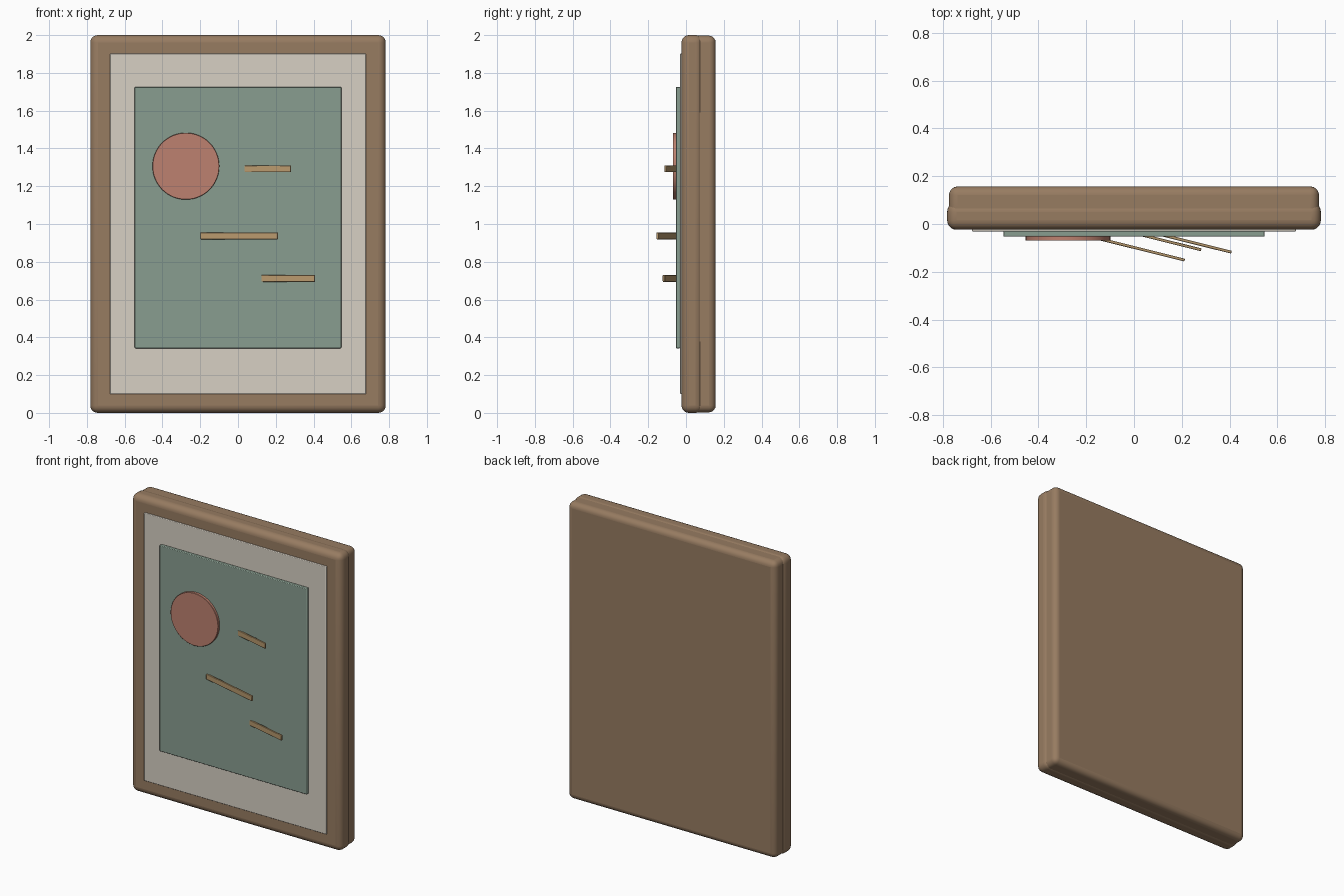
import bpy, math

if "Cube" in bpy.data.objects:
    bpy.data.objects.remove(bpy.data.objects["Cube"])


def material(name, rgb):
    m = bpy.data.materials.new(name)
    m.diffuse_color = (*rgb, 1)
    m.use_nodes = True
    m.node_tree.nodes["Principled BSDF"].inputs["Base Color"].default_value = m.diffuse_color
    return m


WOOD = material("wood", (0.31, 0.20, 0.12))
CREAM = material("cream", (0.68, 0.63, 0.55))
GREEN = material("sage", (0.25, 0.34, 0.28))
CORAL = material("coral", (0.51, 0.22, 0.16))
GOLD = material("gold", (0.48, 0.32, 0.155))


def finish(ob, name, mat, bevel, segments):
    ob.name = name
    ob.data.materials.append(mat)
    mod = ob.modifiers.new("bevel", "BEVEL")
    mod.width = bevel
    mod.segments = segments
    mod.limit_method = 'ANGLE'
    bpy.ops.object.shade_smooth_by_angle(angle=math.radians(35))
    return ob


def box(name, x, y, z, mat, bevel, segments=2):
    """Bevelled box from (min, max) ranges."""
    bpy.ops.mesh.primitive_cube_add(size=1, location=[sum(r) / 2 for r in (x, y, z)])
    ob = bpy.context.object
    ob.scale = [r[1] - r[0] for r in (x, y, z)]
    bpy.ops.object.transform_apply(location=False, rotation=False, scale=True)
    return finish(ob, name, mat, bevel, segments)


# rounded frame with a slightly smaller backing block
box("frame", (-0.782, 0.782), (-0.024, 0.09), (0, 2), WOOD, 0.04, 5)
box("backing", (-0.774, 0.774), (0.0, 0.157), (0.003, 1.997), WOOD, 0.036, 5)

# layered mat and picture panel
box("mat", (-0.678, 0.678), (-0.031, 0.0), (0.10, 1.902), CREAM, 0.004)
box("picture_panel", (-0.547, 0.547), (-0.053, -0.03), (0.342, 1.726), GREEN, 0.004)

# round disc
bpy.ops.mesh.primitive_cylinder_add(vertices=64, radius=0.177, depth=0.02,
                                    location=(-0.276, -0.06, 1.306),
                                    rotation=(math.pi / 2, 0, 0))
finish(bpy.context.object, "disc", CORAL, 0.002, 1)

# slanted bars rising out of the panel: start x, end x, end y, height
TILT = math.radians(-14)
for i, (x0, x1, y1, z) in enumerate([(0.022, 0.281, -0.108, 1.292),
                                     (-0.198, 0.212, -0.151, 0.937),
                                     (0.122, 0.408, -0.118, 0.712)]):
    length = (x1 - x0) / math.cos(TILT)
    bar = box(f"bar_{i + 1}", (-length / 2, length / 2), (-0.006, 0.006),
              (z - 0.018, z + 0.018), GOLD, 0.003)
    bar.location.x = (x0 + x1) / 2
    bar.location.y = y1 - math.sin(TILT) * length / 2
    bar.rotation_euler.z = TILT
